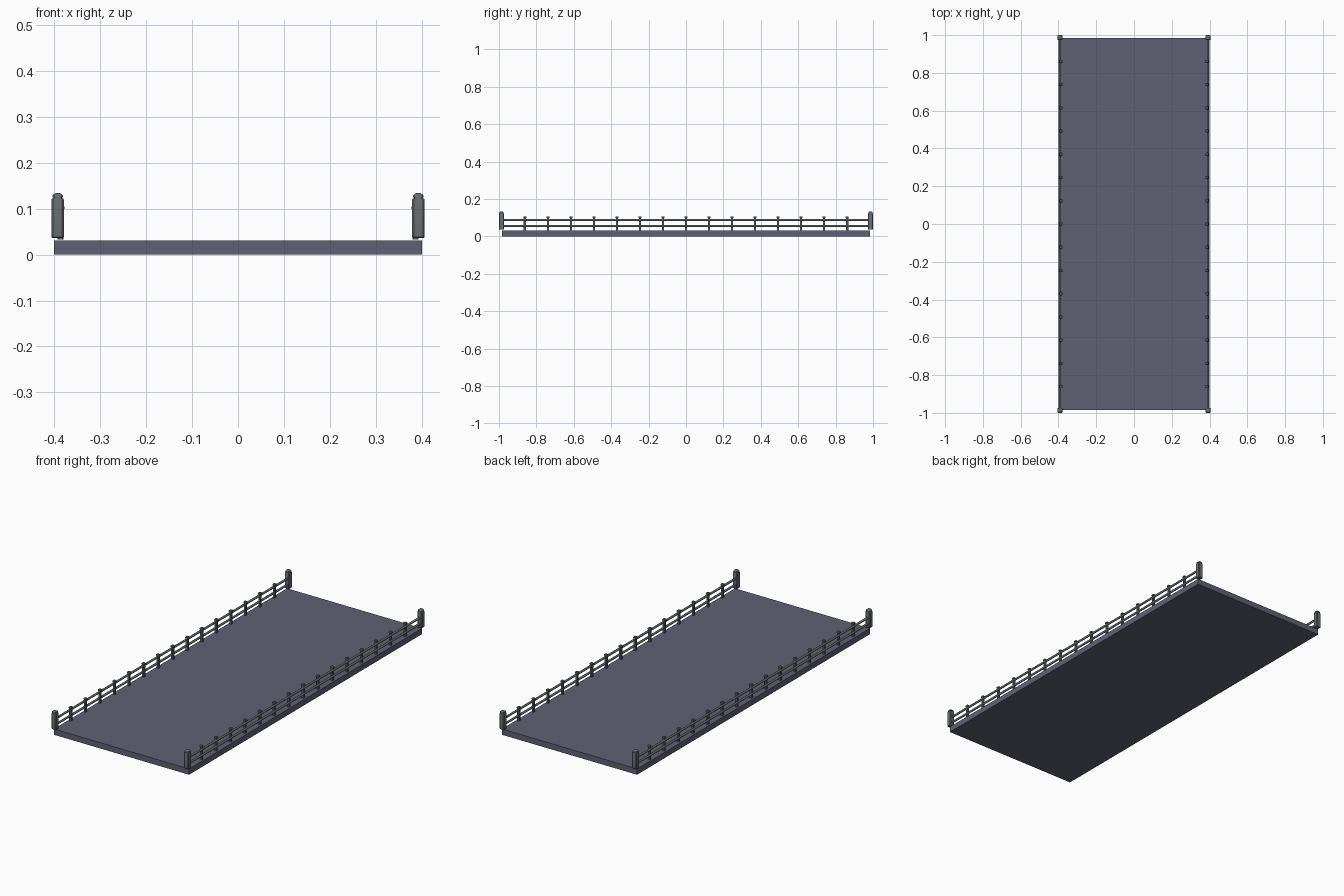
import bpy, bmesh, math
from mathutils import Matrix

if "Cube" in bpy.data.objects:
    bpy.data.objects.remove(bpy.data.objects["Cube"])


def material(name, rgb):
    m = bpy.data.materials.new(name)
    m.diffuse_color = (*rgb, 1)
    m.use_nodes = True
    m.node_tree.nodes["Principled BSDF"].inputs["Base Color"].default_value = m.diffuse_color
    return m


STONE = material("blue_stone", (0.115, 0.12, 0.175))
IRON = material("dark_grey", (0.13, 0.15, 0.15))


def finish(name, bm, mat, smooth=False):
    bmesh.ops.recalc_face_normals(bm, faces=bm.faces)
    me = bpy.data.meshes.new(name)
    bm.to_mesh(me)
    bm.free()
    me.materials.append(mat)
    ob = bpy.data.objects.new(name, me)
    bpy.context.collection.objects.link(ob)
    if smooth:
        bpy.ops.object.select_all(action='DESELECT')
        ob.select_set(True)
        bpy.context.view_layer.objects.active = ob
        bpy.ops.object.shade_smooth_by_angle(angle=math.radians(35))
    return ob


def add_box(bm, x, y, z0, z1, sx, sy):
    mat = Matrix.Translation((x, y, (z0 + z1) / 2)) @ Matrix.Diagonal((sx, sy, z1 - z0, 1))
    bmesh.ops.create_cube(bm, size=1, matrix=mat)


def add_stack(bm, x, y, rings):
    """Stack of chamfered square rings given as (half width, z)."""
    loops = []
    for h, z in rings:
        c = h * 0.72
        pts = [(h, -c), (h, c), (c, h), (-c, h), (-h, c), (-h, -c), (-c, -h), (c, -h)]
        loops.append([bm.verts.new((x + px, y + py, z)) for px, py in pts])
    for a, b in zip(loops, loops[1:]):
        for i in range(8):
            j = (i + 1) % 8
            bm.faces.new((a[i], a[j], b[j], b[i]))
    bm.faces.new(loops[0][::-1])
    bm.faces.new(loops[-1])


# Deck slab
bm = bmesh.new()
add_box(bm, 0, 0, 0, 0.031, 0.8, 1.97)
finish("deck", bm, STONE)

POST = [(0.0120, 0.036), (0.0135, 0.038), (0.0135, 0.119), (0.0120, 0.122),
        (0.0095, 0.1225), (0.0095, 0.124), (0.0115, 0.1245), (0.0112, 0.128),
        (0.0085, 0.1315), (0.0045, 0.1335)]
BALUSTER = [(0.0065, 0.033), (0.0065, 0.098), (0.0085, 0.099),
            (0.0085, 0.104), (0.0060, 0.107)]

for side, s in (("left", -1), ("right", 1)):
    # End posts with domed caps
    for end, e in (("front", -1), ("back", 1)):
        bm = bmesh.new()
        add_stack(bm, s * 0.3925, e * 0.9865, POST)
        finish(f"{side}_{end}_post", bm, IRON, True)

    # Intermediate balusters
    bm = bmesh.new()
    for k in range(-7, 8):
        add_stack(bm, s * 0.3865, k * 0.123, BALUSTER)
    finish(f"{side}_balusters", bm, IRON)

    # Two round rails
    for level, z in (("lower", 0.056), ("upper", 0.088)):
        bm = bmesh.new()
        bmesh.ops.create_cone(bm, cap_ends=True, segments=12, radius1=0.0058,
                              radius2=0.0058, depth=1.96,
                              matrix=Matrix.Translation((s * 0.3915, 0, z))
                              @ Matrix.Rotation(math.pi / 2, 4, 'X'))
        finish(f"{side}_{level}_rail", bm, IRON, True)
